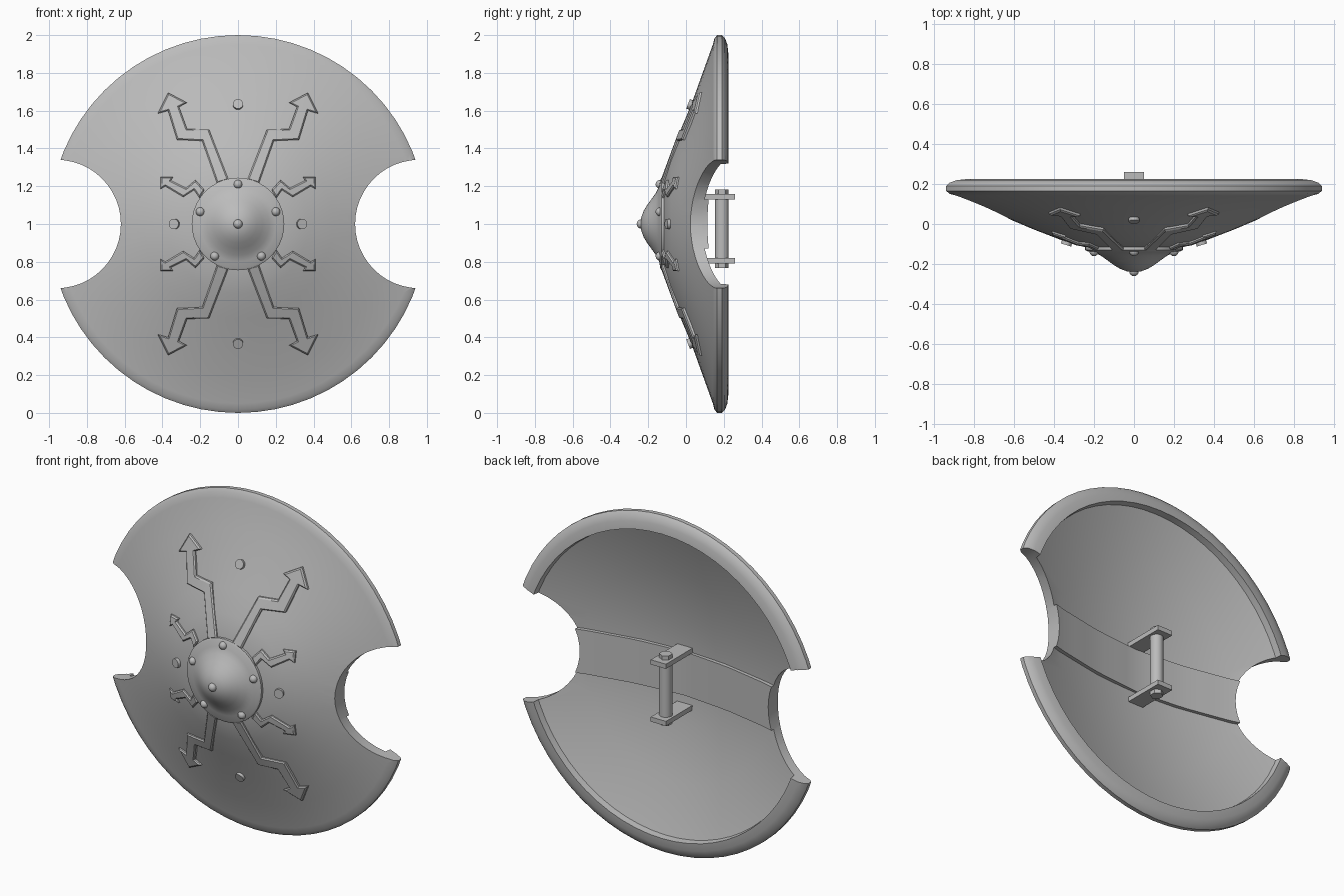
import bpy, bmesh, math
from mathutils import Vector, Matrix

if "Cube" in bpy.data.objects:
    bpy.data.objects.remove(bpy.data.objects["Cube"], do_unlink=True)

metal = bpy.data.materials.new("grey_metal")
metal.use_nodes = True
GREY = (0.5, 0.5, 0.5, 1)
metal.diffuse_color = GREY
metal.node_tree.nodes["Principled BSDF"].inputs["Base Color"].default_value = GREY

FRONT = [(0, -.13), (.25, -.115), (.37, -.078), (.5, -.028), (.63, .027), (.8, .088), (.95, .142)]
BACK = [(0, -.005), (.3, .022), (.62, .085), (.9, .185)]
CENTRE = Vector((0, 0, 1))


def height(profile, r):
    """Depth of a dished surface at radius r."""
    for (r0, y0), (r1, y1) in zip(profile, profile[1:]):
        if r <= r1:
            return y0 + (y1 - y0) * (r - r0) / (r1 - r0)
    return profile[-1][1]


def smooth(ob, angle=35):
    bpy.ops.object.select_all(action='DESELECT')
    ob.select_set(True)
    bpy.context.view_layer.objects.active = ob
    bpy.ops.object.shade_smooth_by_angle(angle=math.radians(angle))


def finish(name, bm, angle=35):
    bmesh.ops.recalc_face_normals(bm, faces=bm.faces)
    mesh = bpy.data.meshes.new(name)
    bm.to_mesh(mesh)
    bm.free()
    mesh.materials.append(metal)
    ob = bpy.data.objects.new(name, mesh)
    bpy.context.collection.objects.link(ob)
    smooth(ob, angle)
    return ob


def lathe(name, profile, steps):
    """Spin a (radius, depth) profile about the shield axis."""
    bm = bmesh.new()
    vs = [bm.verts.new((r, y, 1)) for r, y in profile]
    es = [bm.edges.new(p) for p in zip(vs, vs[1:])]
    bmesh.ops.spin(bm, geom=vs + es, cent=CENTRE, axis=(0, 1, 0),
                   angle=math.tau, steps=steps, use_duplicate=False)
    bmesh.ops.remove_doubles(bm, verts=bm.verts, dist=1e-4)
    return finish(name, bm)


def cylinder(name, at, radius, depth, axis, sides):
    bm = bmesh.new()
    turn = Vector((0, 0, 1)).rotation_difference(Vector(axis)).to_matrix().to_4x4()
    bmesh.ops.create_cone(bm, cap_ends=True, segments=sides, radius1=radius, radius2=radius,
                          depth=depth, matrix=Matrix.Translation(at) @ turn)
    return finish(name, bm)


def box(name, at, size):
    bm = bmesh.new()
    bmesh.ops.create_cube(bm, size=1, matrix=Matrix.Translation(at) @ Matrix.Diagonal((*size, 1)))
    return finish(name, bm)


def stud(name, at, radius):
    bm = bmesh.new()
    bmesh.ops.create_uvsphere(bm, u_segments=16, v_segments=10, radius=radius,
                              matrix=Matrix.Translation(at))
    return finish(name, bm, 60)


def cut_bites(ob):
    """Cut a round bite out of each side."""
    for side in (-1, 1):
        cutter = cylinder("bite_cutter", (side * .96, 0, 1), .34, 2, (0, 1, 0), 48)
        mod = ob.modifiers.new("bite", 'BOOLEAN')
        mod.object = cutter
        mod.solver = 'EXACT'
        bpy.context.view_layer.objects.active = ob
        bpy.ops.object.modifier_apply(modifier=mod.name)
        bpy.data.objects.remove(cutter, do_unlink=True)
    smooth(ob)


# Dished body with a rolled rim
rim = [(.982, .15), (1, .165), (1, .19), (.985, .206), (.95, .219), (.905, .224)]
cut_bites(lathe("shield_body", FRONT + rim + BACK[::-1], 64))

# Raised reinforcing band across the back
bm = bmesh.new()
rings = []
for i in range(17):
    x = -.66 + 1.32 * i / 16
    y = height(BACK, abs(x)) + .025
    rings.append([bm.verts.new((x, y + dy, z))
                  for dy, z in ((0, .87), (0, 1.13), (-.05, 1.13), (-.05, .87))])
for a, b in zip(rings, rings[1:]):
    for k in range(4):
        n = (k + 1) % 4
        bm.faces.new((a[k], a[n], b[n], b[k]))
bm.faces.new(rings[0])
bm.faces.new(rings[-1])
cut_bites(finish("back_band", bm))

# Central boss with its flange and studs
lathe("boss", [(0, -.24), (.035, -.237), (.07, -.224), (.1, -.206), (.13, -.184), (.165, -.159),
               (.2, -.142), (.235, -.136), (.245, -.13), (.245, -.09)], 40)
stud("boss_tip_stud", (0, -.237, 1), .024)
for i in range(5):
    a = math.radians(90 + 72 * i)
    stud("boss_stud", (.21 * math.cos(a), -.138, 1 + .21 * math.sin(a)), .023)

# Flat rivets between the bolts
for x, z in ((0, .63), (0, -.63), (.335, 0), (-.335, 0)):
    r = math.hypot(x, z)
    slope = (height(FRONT, r + .05) - height(FRONT, r - .05)) / .1
    normal = Vector((x / r * slope, -1, z / r * slope))
    cylinder("rivet", (x, height(FRONT, r), 1 + z), .027, .034, normal, 16)

# Zigzag bolts, mirrored into the four quarters
LARGE = [(.05, .235), (.153, .50), (.27, .504), (.312, .62), (.27, .642), (.37, .695),
         (.425, .584), (.37, .60), (.323, .446), (.19, .44), (.111, .216)]
SMALL = [(.183, .163), (.225, .233), (.275, .19), (.355, .23), (.343, .25), (.41, .25),
         (.41, .185), (.385, .2), (.29, .143), (.233, .18), (.203, .137)]
SMALL[0] = (.178, .18)


def bolt(name, outline, sx, sz, lift):
    bm = bmesh.new()
    loops = [[bm.verts.new((x * sx, height(FRONT, math.hypot(x, z)) + dy, 1 + z * sz))
              for x, z in outline] for dy in (-lift, .02)]
    caps = [bm.faces.new(loop) for loop in loops]
    count = len(outline)
    for k in range(count):
        n = (k + 1) % count
        bm.faces.new((loops[0][k], loops[0][n], loops[1][n], loops[1][k]))
    bmesh.ops.recalc_face_normals(bm, faces=bm.faces)
    front_edges = list(caps[0].edges)
    bmesh.ops.bevel(bm, geom=front_edges, offset=.007, segments=1, affect='EDGES')
    bmesh.ops.triangulate(bm, faces=[f for f in bm.faces if len(f.verts) > 4])
    finish(name, bm, 20)


for sx in (-1, 1):
    for sz in (-1, 1):
        bolt("large_bolt", LARGE, sx, sz, .018)
        bolt("small_bolt", SMALL, sx, sz, .016)

# Handle: two brackets, a grip and hexagonal end caps
for z in (.805, 1.145):
    box("handle_bracket", (0, .13, z), (.1, .26, .028))
cylinder("handle_grip", (0, .19, .975), .036, .34, (0, 0, 1), 16)
for z in (.785, 1.165):
    cylinder("grip_end_cap", (0, .19, z), .036, .035, (0, 0, 1), 6)
